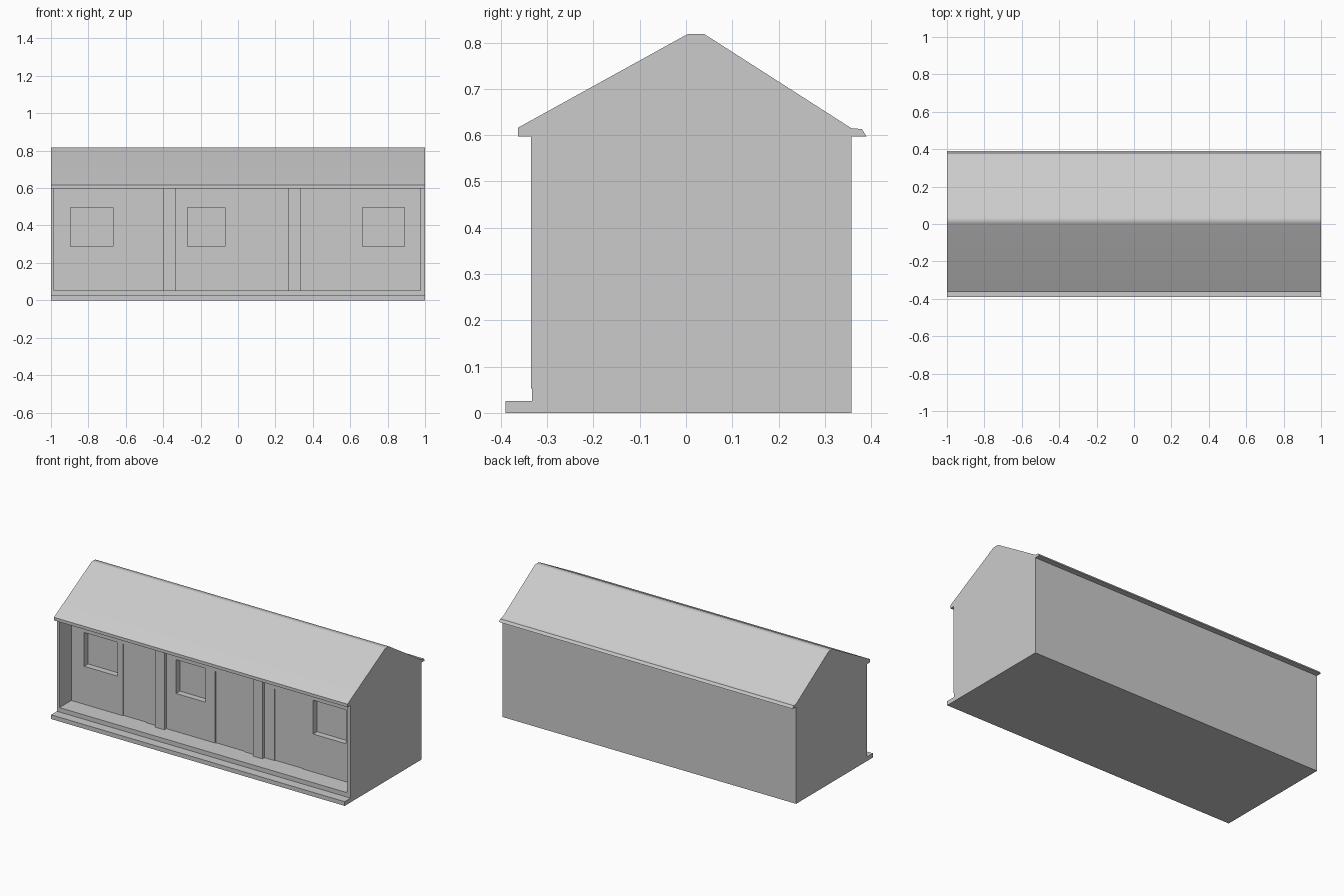
import bpy
import bmesh
from math import radians

if "Cube" in bpy.data.objects:
    bpy.data.objects.remove(bpy.data.objects["Cube"])


def box(name, x0, x1, y0, y1, z0, z1):
    return prism(name, [(y0, z0), (y1, z0), (y1, z1), (y0, z1)], x0, x1)


def prism(name, profile, x0, x1):
    """Extrude a closed (y, z) profile along x."""
    bm = bmesh.new()
    face = bm.faces.new([bm.verts.new((x0, y, z)) for y, z in profile])
    ext = bmesh.ops.extrude_face_region(bm, geom=[face])
    verts = [g for g in ext["geom"] if isinstance(g, bmesh.types.BMVert)]
    bmesh.ops.translate(bm, verts=verts, vec=(x1 - x0, 0, 0))
    bmesh.ops.recalc_face_normals(bm, faces=bm.faces)
    mesh = bpy.data.meshes.new(name)
    bm.to_mesh(mesh)
    bm.free()
    obj = bpy.data.objects.new(name, mesh)
    bpy.context.collection.objects.link(obj)
    return obj


def activate(obj):
    bpy.ops.object.select_all(action='DESELECT')
    obj.select_set(True)
    bpy.context.view_layer.objects.active = obj


def carve(target, x0, x1, z0, z1, depth):
    """Cut a rectangular recess into the porch wall."""
    cutter = box("recess_cutter", x0, x1, WALL - 0.05, WALL + depth, z0, z1)
    cutter.hide_render = True
    activate(target)
    mod = target.modifiers.new("recess", 'BOOLEAN')
    mod.operation = 'DIFFERENCE'
    mod.solver = 'EXACT'
    mod.object = cutter
    bpy.ops.object.modifier_apply(modifier=mod.name)
    bpy.data.objects.remove(cutter, do_unlink=True)


FRONT, WALL, BACK = -0.335, -0.218, 0.357
FLOOR, EAVE, HEAD = 0.053, 0.597, 0.495

# Main building block with window and door recesses
house = box("house_body", -1, 1, WALL, BACK, 0, EAVE)
for x0, x1 in [(-0.895, -0.668), (-0.27, -0.07), (0.665, 0.89)]:
    carve(house, x0, x1, 0.287, HEAD, 0.038)
for x0, x1 in [(-0.63, -0.47), (-0.003, 0.2), (0.4, 0.6)]:
    carve(house, x0, x1, FLOOR, HEAD, 0.006)

# Porch floor with a lower front step
prism("porch_floor_and_step",
      [(WALL, 0), (-0.39, 0), (-0.39, 0.026), (-0.333, 0.026),
       (-0.333, FLOOR), (WALL, FLOOR)], -1, 1)

# Porch end walls
box("porch_end_wall_left", -1, -0.983, FRONT, WALL, FLOOR, EAVE)
box("porch_end_wall_right", 0.977, 1, FRONT, WALL, FLOOR, EAVE)

# Shallow pilasters between the dwellings
for side, x0, x1 in [("left", -0.4, -0.335), ("right", 0.27, 0.333)]:
    box("pilaster_" + side, x0, x1, WALL - 0.02, WALL, FLOOR, EAVE)

# Gable roof with a softened ridge and a rear gutter lip
roof = prism("gable_roof",
             [(-0.363, EAVE), (-0.363, 0.616), (0.003, 0.818), (0.04, 0.818),
              (0.357, 0.615), (0.38, 0.613), (0.39, EAVE)], -1, 1)
activate(roof)
bpy.ops.object.shade_smooth_by_angle(angle=radians(35))
normals = roof.modifiers.new("weighted_normals", 'WEIGHTED_NORMAL')
normals.keep_sharp = True
